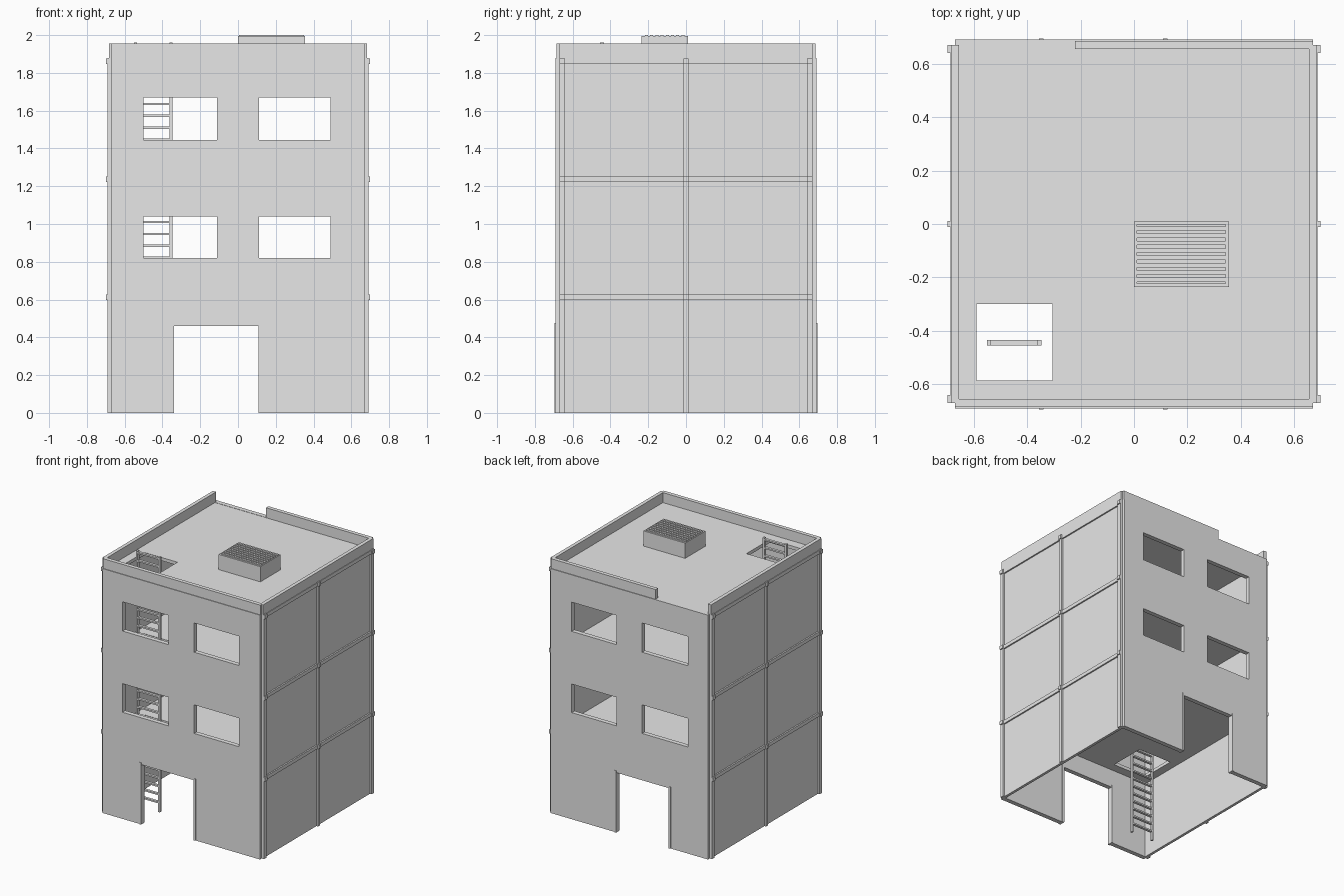
import bpy
import bmesh
from mathutils import Matrix, Vector

cube = bpy.data.objects.get("Cube")
if cube:
    bpy.data.objects.remove(cube, do_unlink=True)

grey = bpy.data.materials.new("plain_grey")
grey.use_nodes = True
grey.diffuse_color = (0.8, 0.8, 0.8, 1)
grey.node_tree.nodes["Principled BSDF"].inputs["Base Color"].default_value = (0.8, 0.8, 0.8, 1)

ROOF = 1.88
STOREY = 0.625
IN = 0.655       # inner face of the walls
END = 0.67       # where each wall stops, leaving notched corners


def finish(name, bm):
    bmesh.ops.recalc_face_normals(bm, faces=bm.faces)
    mesh = bpy.data.meshes.new(name)
    bm.to_mesh(mesh)
    bm.free()
    mesh.materials.append(grey)
    obj = bpy.data.objects.new(name, mesh)
    bpy.context.collection.objects.link(obj)
    return obj


def boxes(name, spans):
    """One object from boxes given as (x0, x1), (y0, y1), (z0, z1)."""
    bm = bmesh.new()
    for span in spans:
        lo = Vector([min(s) for s in span])
        hi = Vector([max(s) for s in span])
        mat = Matrix.Translation((lo + hi) / 2) @ Matrix.Diagonal(hi - lo).to_4x4()
        bmesh.ops.create_cube(bm, size=1, matrix=mat)
    return finish(name, bm)


def pierced_sheet(name, outline, holes, thickness, place):
    """Flat sheet with rectangular holes; place maps (u, v, depth) to space."""
    rects = [outline] + holes
    us = sorted({u for r in rects for u in r[0]})
    vs = sorted({v for r in rects for v in r[1]})
    bm = bmesh.new()
    for u0, u1 in zip(us, us[1:]):
        for v0, v1 in zip(vs, vs[1:]):
            u, v = (u0 + u1) / 2, (v0 + v1) / 2
            if any(a < u < b and c < v < d for (a, b), (c, d) in holes):
                continue
            corners = [(u0, v0), (u1, v0), (u1, v1), (u0, v1)]
            bm.faces.new([bm.verts.new(place(p, q, 0)) for p, q in corners])
    bmesh.ops.remove_doubles(bm, verts=bm.verts, dist=0.0001)
    grown = bmesh.ops.extrude_face_region(bm, geom=bm.faces[:], use_keep_orig=True)
    moved = [g for g in grown["geom"] if isinstance(g, bmesh.types.BMVert)]
    step = Vector(place(0, 0, thickness)) - Vector(place(0, 0, 0))
    bmesh.ops.translate(bm, verts=moved, vec=step)
    bmesh.ops.recalc_face_normals(bm, faces=bm.faces)
    bmesh.ops.dissolve_limit(bm, angle_limit=0.01, verts=bm.verts, edges=bm.edges)
    return finish(name, bm)


# Front and back walls with a doorway and four windows each
openings = [((-0.34, 0.11), (0, 0.46))]
for sill, head in ((0.82, 1.04), (1.445, 1.67)):
    openings += [((-0.5, -0.11), (sill, head)), ((0.11, 0.49), (sill, head))]
for name, s in (("front", -1), ("back", 1)):
    pierced_sheet(name + "_wall", ((-END, END), (0, ROOF)), openings, 0.035,
                  lambda u, v, d, s=s: (u, s * (IN + d), v))
    boxes(name + "_door_jambs",
          [(x, (s * 0.65, s * 0.695), (0, 0.475)) for x in ((-0.355, -0.339), (0.109, 0.125))])

# Floors and roof, each with a ladder hatch
hatch = ((-0.59, -0.305), (-0.585, -0.3))
for i, name in enumerate(("first_floor", "second_floor", "roof"), 1):
    pierced_sheet(name, ((-0.66, 0.66), (-0.66, 0.66)), [hatch], -0.025,
                  lambda u, v, d, z=i * STOREY + 0.003: (u, v, z + d))

# Side walls: recessed panels framed by posts, beams and joints
post_spans = [(-END, -0.64), (-0.012, 0.012), (0.64, END)]
for name, s in (("left", 1), ("right", -1)):
    boxes(name + "_panel", [((s * IN, s * 0.676), (-END, END), (0, ROOF))])
    boxes(name + "_posts", [((s * 0.66, s * 0.69), y, (0, ROOF)) for y in post_spans])
    tops = [STOREY * i for i in (1, 2, 3)]
    boxes(name + "_beams",
          [((s * 0.66, s * 0.687), (-0.65, 0.65), (t - 0.027, t + 0.001)) for t in tops])
    boxes(name + "_joints",
          [((s * 0.66, s * 0.698), y, (t - 0.027, t + 0.002)) for t in tops for y in post_spans])

# Parapet, open at one end of the back
rim = (ROOF - 0.02, 1.955)
boxes("left_parapet", [((IN, 0.683), (-END, END), rim)])
boxes("right_parapet", [((-0.683, -IN), (-END, END), rim)])
boxes("front_parapet", [((-END, END), (-0.685, -IN), rim)])
boxes("back_parapet", [((-0.22, END), (IN, 0.685), rim)])

# Ladder through all floors
ladder_y = (-0.455, -0.435)
boxes("ladder_rails", [(x, ladder_y, (0, 1.962)) for x in ((-0.55, -0.535), (-0.362, -0.347))])
boxes("ladder_rungs", [((-0.54, -0.355), ladder_y, (z - 0.006, z + 0.006))
                       for z in (0.0725 + 0.0625 * i for i in range(31))])

# Roof vent: open box with slats across the top
vx, vy, vz = (0, 0.355), (-0.235, 0.01), (ROOF - 0.01, 1.995)
pierced_sheet("vent_box", (vx, vy), [((0.012, 0.343), (-0.223, -0.002))], vz[1] - vz[0],
              lambda u, v, d: (u, v, vz[0] + d))
boxes("vent_slats", [((0.006, 0.349), (y, y + 0.016), (1.985, 2.0))
                     for y in (-0.217 + 0.0275 * i for i in range(8))])
